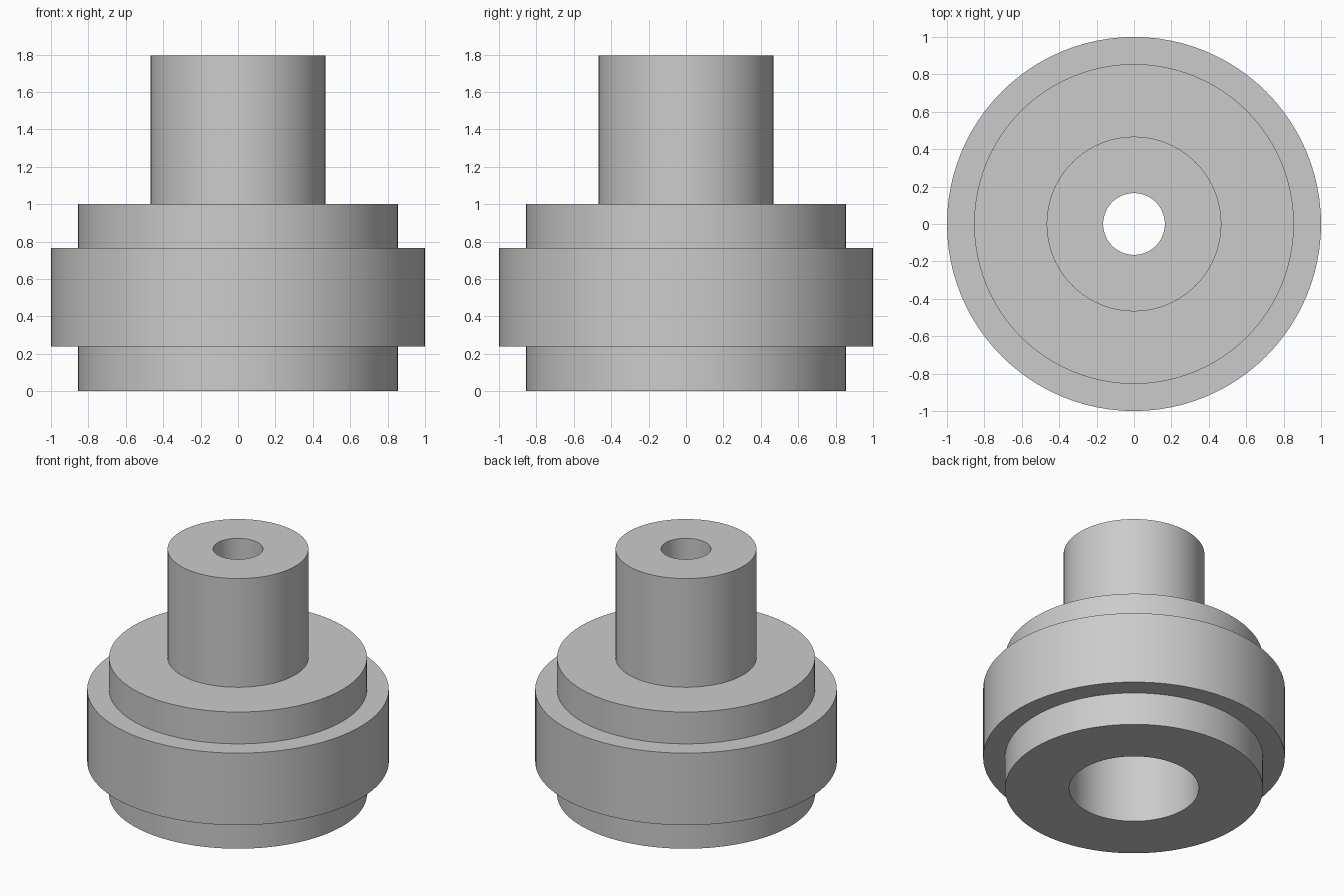
import bpy, bmesh, math

if "Cube" in bpy.data.objects:
    bpy.data.objects.remove(bpy.data.objects["Cube"])

SIDES = 96

grey = bpy.data.materials.new("plain grey")
grey.diffuse_color = (0.60, 0.60, 0.60, 1)
grey.use_nodes = True
grey.node_tree.nodes["Principled BSDF"].inputs["Base Color"].default_value = grey.diffuse_color


def lathe(name, profile):
    """Revolve a closed (radius, height) profile about the z axis."""
    bm = bmesh.new()
    rings = []
    for i in range(SIDES):
        a = 2 * math.pi * i / SIDES
        rings.append([bm.verts.new((r * math.cos(a), r * math.sin(a), z))
                      for r, z in profile])
    n = len(profile)
    for i in range(SIDES):
        here, after = rings[i], rings[(i + 1) % SIDES]
        for j in range(n):
            k = (j + 1) % n
            bm.faces.new((here[j], after[j], after[k], here[k]))
    bmesh.ops.recalc_face_normals(bm, faces=bm.faces)
    mesh = bpy.data.meshes.new(name)
    bm.to_mesh(mesh)
    bm.free()
    mesh.materials.append(grey)
    obj = bpy.data.objects.new(name, mesh)
    bpy.context.collection.objects.link(obj)
    bpy.context.view_layer.objects.active = obj
    obj.select_set(True)
    bpy.ops.object.shade_smooth_by_angle(angle=math.radians(30))
    obj.select_set(False)
    return obj


# Stepped hub: wide bore below, flanged body, narrow-bored neck on top
lathe("stepped_hub", [
    (0.43, 0.0), (0.855, 0.0),      # underside
    (0.855, 0.24), (1.0, 0.24),     # lower step
    (1.0, 0.767), (0.855, 0.767),   # wide rim
    (0.855, 1.0), (0.467, 1.0),     # upper shoulder
    (0.467, 1.795), (0.165, 1.795), # neck
    (0.165, 1.0), (0.43, 1.0),      # narrow bore and counterbore floor
])
